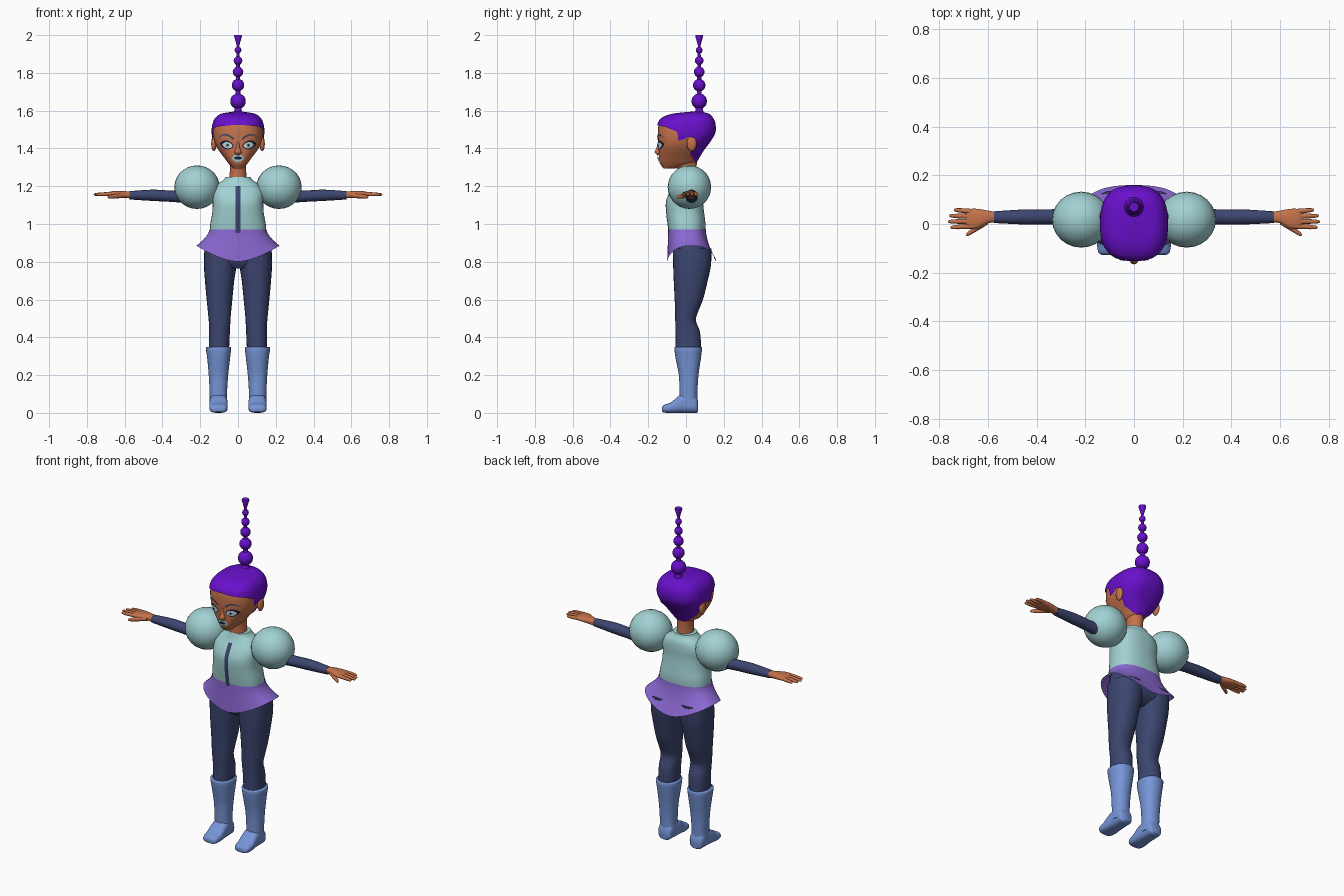
import bpy, bmesh
from math import sin, cos, pi, radians, copysign

if "Cube" in bpy.data.objects:
    bpy.data.objects.remove(bpy.data.objects["Cube"], do_unlink=True)


def material(name, *rgb):
    m = bpy.data.materials.new(name)
    m.use_nodes = True
    m.diffuse_color = (*rgb, 1)
    m.node_tree.nodes["Principled BSDF"].inputs["Base Color"].default_value = (*rgb, 1)
    return m


SKIN = material("warm brown skin", .56, .17, .07)
HAIR = material("violet hair", .14, .005, .6)
TEAL = material("pale teal cloth", .36, .64, .65)
NAVY = material("navy cloth", .045, .06, .16)
LILAC = material("lilac cloth", .26, .14, .65)
BLUE = material("blue boots", .18, .3, .68)
WHITE = material("eye white", .8, .85, .88)
DARK = material("dark ink", .01, .012, .035)


def finish(name, bm, mat, mirror=False, angle=50):
    bmesh.ops.recalc_face_normals(bm, faces=bm.faces)
    me = bpy.data.meshes.new(name)
    bm.to_mesh(me)
    bm.free()
    me.materials.append(mat)
    ob = bpy.data.objects.new(name, me)
    bpy.context.collection.objects.link(ob)
    bpy.ops.object.select_all(action='DESELECT')
    ob.select_set(True)
    bpy.context.view_layer.objects.active = ob
    bpy.ops.object.shade_smooth_by_angle(angle=radians(angle))
    if mirror:
        ob.modifiers.new("mirror", 'MIRROR').use_axis[0] = True
    return ob


def sample(rows, t):
    """Smooth interpolation of a table of rows, keyed on the first column."""
    t = min(max(t, rows[0][0]), rows[-1][0])
    i = max(k for k in range(len(rows) - 1) if rows[k][0] <= t)
    a, b = rows[i], rows[i + 1]
    p, q = rows[max(i - 1, 0)], rows[min(i + 2, len(rows) - 1)]
    h = b[0] - a[0]
    f = (t - a[0]) / h
    out = []
    for c in range(1, len(a)):
        m0 = (b[c] - p[c]) / (b[0] - p[0]) * h
        m1 = (q[c] - a[c]) / (q[0] - a[0]) * h
        out.append((1 + 2 * f) * (1 - f) ** 2 * a[c] + f * (1 - f) ** 2 * m0
                   + f * f * (3 - 2 * f) * b[c] + f * f * (f - 1) * m1)
    return out


def section(rows, t, a, n, grow=1):
    """Point on a rounded section; a = 0 is towards -v."""
    u0, u1, v0, v1 = sample(rows, t)
    s, c = sin(a), cos(a)
    return ((u0 + u1) / 2 + grow * (u1 - u0) / 2 * copysign(abs(s) ** (2 / n), s),
            (v0 + v1) / 2 - grow * (v1 - v0) / 2 * copysign(abs(c) ** (2 / n), c))


def skin_rings(bm, rings, caps=True):
    vs = [[bm.verts.new(p) for p in r] for r in rings]
    for r, s in zip(vs, vs[1:]):
        for i in range(len(r)):
            j = (i + 1) % len(r)
            bm.faces.new((r[i], r[j], s[j], s[i]))
    if caps:
        bm.faces.new(vs[0])
        bm.faces.new(vs[-1])


def loft(name, rows, mat, axis="z", n=2, mirror=False, sides=28, steps=3):
    """Rows are (position, u0, u1, v0, v1) along the axis."""
    place = {"z": lambda t, u, v: (u, v, t), "x": lambda t, u, v: (t, u, v),
             "y": lambda t, u, v: (u, t, v)}[axis]
    ts = [a[0] + (b[0] - a[0]) * k / steps for a, b in zip(rows, rows[1:]) for k in range(steps)]
    bm = bmesh.new()
    skin_rings(bm, [[place(t, *section(rows, t, 2 * pi * i / sides, n)) for i in range(sides)]
                    for t in ts + [rows[-1][0]]])
    return finish(name, bm, mat, mirror)


def ball(name, mat, centre, size, mirror=False, sides=24):
    bm = bmesh.new()
    bmesh.ops.create_uvsphere(bm, u_segments=sides, v_segments=sides // 2 + 2, radius=1)
    for v in bm.verts:
        v.co = [c + s * p for c, s, p in zip(centre, size, v.co)]
    return finish(name, bm, mat, mirror)


def patch(name, mat, rows, n, x0, x1, low, high, off, mirror=False, cols=16, lines=4):
    """Thin plate lying on the front of a lofted body."""
    bm = bmesh.new()
    grid = []
    for i in range(cols + 1):
        f = i / cols
        x = x0 + (x1 - x0) * f
        col = []
        for j in range(lines + 1):
            z = low(f) + (high(f) - low(f)) * j / lines
            u0, u1, v0, v1 = sample(rows, z)
            k = max(0, 1 - abs(2 * x / (u1 - u0)) ** n) ** (1 / n)
            col.append(bm.verts.new((x, (v0 + v1) / 2 - (v1 - v0) / 2 * k - off, z)))
        grid.append(col)
    for a, b in zip(grid, grid[1:]):
        for j in range(lines):
            bm.faces.new((a[j], b[j], b[j + 1], a[j + 1]))
    return finish(name, bm, mat, mirror)


def lens(name, mat, x, z, w, h, off, mirror=True, tilt=0):
    def edge(s):
        return lambda f: z + tilt * (f - .5) + s * (h * max(0, sin(pi * f)) ** .7 + .0004)
    patch(name, mat, HEAD, 2.6, x - w, x + w, edge(-1), edge(1), off, mirror)


# Head, neck and ears
HEAD = [(1.295, -.025, .025, -.12, -.05), (1.32, -.05, .05, -.138, .04),
        (1.35, -.072, .072, -.143, .065), (1.39, -.102, .102, -.145, .09),
        (1.43, -.123, .123, -.147, .12), (1.48, -.133, .133, -.149, .148),
        (1.53, -.128, .128, -.143, .148), (1.56, -.112, .112, -.12, .135),
        (1.58, -.08, .08, -.06, .115), (1.59, -.015, .015, .04, .08)]
loft("head", HEAD, SKIN, n=2.6, sides=48)
loft("neck", [(1.17, -.07, .07, -.05, .07), (1.25, -.045, .045, -.045, .055),
              (1.36, -.045, .045, -.05, .06)], SKIN)
ball("ears", SKIN, (.128, .03, 1.425), (.014, .026, .04), True, 16)
loft("nose", [(1.365, -.012, .012, -.152, -.13), (1.38, -.018, .018, -.166, -.13),
              (1.4, -.011, .011, -.157, -.13), (1.44, -.006, .006, -.148, -.13)], SKIN, sides=16)

# Hair cap with a hairline that dips before and behind the ear
HAIRLINE = [(0, 1.525), (50, 1.515), (78, 1.49), (82, 1.44), (88, 1.445),
            (95, 1.465), (105, 1.45), (111, 1.37), (140, 1.335), (180, 1.315)]


def hairline(a):
    d = abs((a * 180 / pi + 180) % 360 - 180)
    for (p, z), (q, w) in zip(HAIRLINE, HAIRLINE[1:]):
        if d <= q:
            return z + (w - z) * (d - p) / (q - p)
    return HAIRLINE[-1][1]


bm = bmesh.new()
rings = []
for j in range(25):
    ring = []
    for i in range(96):
        a = 2 * pi * i / 96
        z = hairline(a) + (1.59 - hairline(a)) * j / 24
        ring.append((*section(HEAD, z, a, 2.6, 1.05), z + .006 * j / 24))
    rings.append(ring)
skin_rings(bm, rings, caps=False)
bm.faces.new([v for v in bm.verts][-96:])
finish("hair_cap", bm, HAIR)

# Beaded braid standing on the crown
BX, BY = 0, .07
for k, (z, r) in enumerate([(1.65, .041), (1.735, .033), (1.805, .028), (1.865, .023), (1.92, .018)]):
    ball(f"braid_bead_{k + 1}", HAIR, (BX, BY, z), (r, r, r), sides=16)


def stalk(name, pairs):
    loft(name, [(z, BX - r, BX + r, BY - r, BY + r) for z, r in pairs], HAIR, sides=16, steps=1)


stalk("braid_core", [(1.57, .035), (1.6, .02), (1.65, .014), (1.94, .007)])
stalk("braid_tip", [(1.935, .005), (1.96, .011), (1.995, .021), (2, .019)])

# Painted face
lens("eye_liner", DARK, .059, 1.419, .037, .023, .003, tilt=.012)
lens("eye_white", WHITE, .056, 1.417, .028, .016, .005, tilt=.006)
lens("iris", TEAL, .055, 1.417, .014, .0145, .007)
lens("pupil", DARK, .055, 1.417, .006, .007, .009)
patch("eyebrows", NAVY, HEAD, 2.6, .022, .105,
      lambda f: 1.444 + .024 * sin(pi * f * .85), lambda f: 1.456 + .024 * sin(pi * f * .85) - .01 * f * f,
      .005, True)
lens("lips", TEAL, 0, 1.349, .032, .02, .006, False)
lens("mouth", DARK, 0, 1.349, .023, .008, .008, False)

# Jacket with front zip and puffed sleeves
JACKET = [(.945, -.15, .15, -.09, .1), (1, -.147, .147, -.098, .103),
          (1.06, -.136, .136, -.105, .096), (1.12, -.134, .134, -.106, .09),
          (1.17, -.135, .135, -.085, .09), (1.21, -.11, .11, -.06, .085),
          (1.235, -.075, .075, -.05, .07), (1.25, -.065, .065, -.045, .065)]
loft("jacket", JACKET, TEAL, n=2.4, sides=40)
patch("jacket_zip", NAVY, JACKET, 2.4, -.012, .012, lambda f: .948, lambda f: 1.2, .004, cols=2, lines=16)
ball("puff_sleeves", TEAL, (.217, .018, 1.195), (.12, .115, .115), True)

# Flared peplum, longer at the front and back than at the sides
bm = bmesh.new()
rings = []
for j in range(9):
    f = j / 8
    ring = []
    for i in range(64):
        a = 2 * pi * i / 64
        s, c = sin(a), cos(a)
        px, py = copysign(abs(s) ** .8, s), -copysign(abs(c) ** .8, c)
        flare = f ** 1.6
        hem = .8 + .085 * abs(px) ** 1.6
        ring.append((px * (.151 + .069 * flare),
                     .005 + .025 * flare + py * (.1 + .03 * flare), .97 + (hem - .97) * f))
    rings.append(ring)
skin_rings(bm, rings, caps=False)
finish("peplum", bm, LILAC)

# Hips and legs
loft("hips", [(.765, -.06, .06, -.04, .07), (.8, -.15, .15, -.06, .12),
              (.86, -.178, .178, -.068, .13), (.95, -.145, .145, -.08, .095)], NAVY, n=2.4)
loft("legs", [(.34, .047, .155, -.055, .08), (.43, .043, .153, -.055, .074),
              (.49, .04, .155, -.057, .052), (.54, .036, .16, -.058, .066),
              (.6, .03, .166, -.06, .09), (.7, .02, .175, -.065, .115),
              (.78, .008, .18, -.068, .132), (.87, .003, .178, -.07, .135)], NAVY, n=2.2, mirror=True)

# Boots
loft("boot_shafts", [(.03, .055, .15, -.03, .06), (.1, .058, .15, -.034, .06),
                     (.2, .052, .155, -.038, .066), (.29, .042, .163, -.055, .079),
                     (.345, .036, .17, -.062, .085), (.35, .04, .166, -.058, .081)],
     BLUE, n=2.2, mirror=True)
loft("boot_feet", [(-.127, .075, .132, .008, .03), (-.118, .062, .146, .002, .042),
                   (-.08, .055, .152, 0, .055), (-.03, .055, .15, 0, .095),
                   (.03, .058, .148, 0, .1), (.055, .063, .143, 0, .08),
                   (.064, .075, .13, .005, .06)], BLUE, "y", 2.8, True)

# Fitted forearms and hands
loft("forearms", [(.27, -.005, .065, 1.11, 1.18), (.35, -.002, .06, 1.117, 1.177),
                  (.45, -.002, .06, 1.122, 1.182), (.575, .004, .052, 1.13, 1.174)],
     NAVY, "x", mirror=True)
loft("palms", [(.56, .008, .048, 1.135, 1.17), (.6, .003, .055, 1.138, 1.174),
               (.64, -.018, .062, 1.142, 1.175), (.675, -.02, .062, 1.145, 1.172),
               (.69, -.012, .055, 1.15, 1.167)], SKIN, "x", 2.4, True)


def finger(name, x0, y0, z0, x1, y1, z1, r):
    rows = []
    for f, k in ((0, 1), (.5, .95), (.85, .75), (.97, .5), (1, .1)):
        x, y, z = x0 + (x1 - x0) * f, y0 + (y1 - y0) * f, z0 + (z1 - z0) * f
        rows.append((x, y - r * k, y + r * k, z - r * k, z + r * k))
    loft(name, rows, SKIN, "x", mirror=True, sides=12, steps=2)


for k, (name, tip) in enumerate(zip(("index", "middle", "ring", "little"), (.755, .765, .76, .74))):
    finger(name + "_fingers", .66, -.009 + .02 * k, 1.16, tip, -.014 + .024 * k, 1.156, .0105)
finger("thumbs", .6, .012, 1.152, .69, -.045, 1.143, .013)
